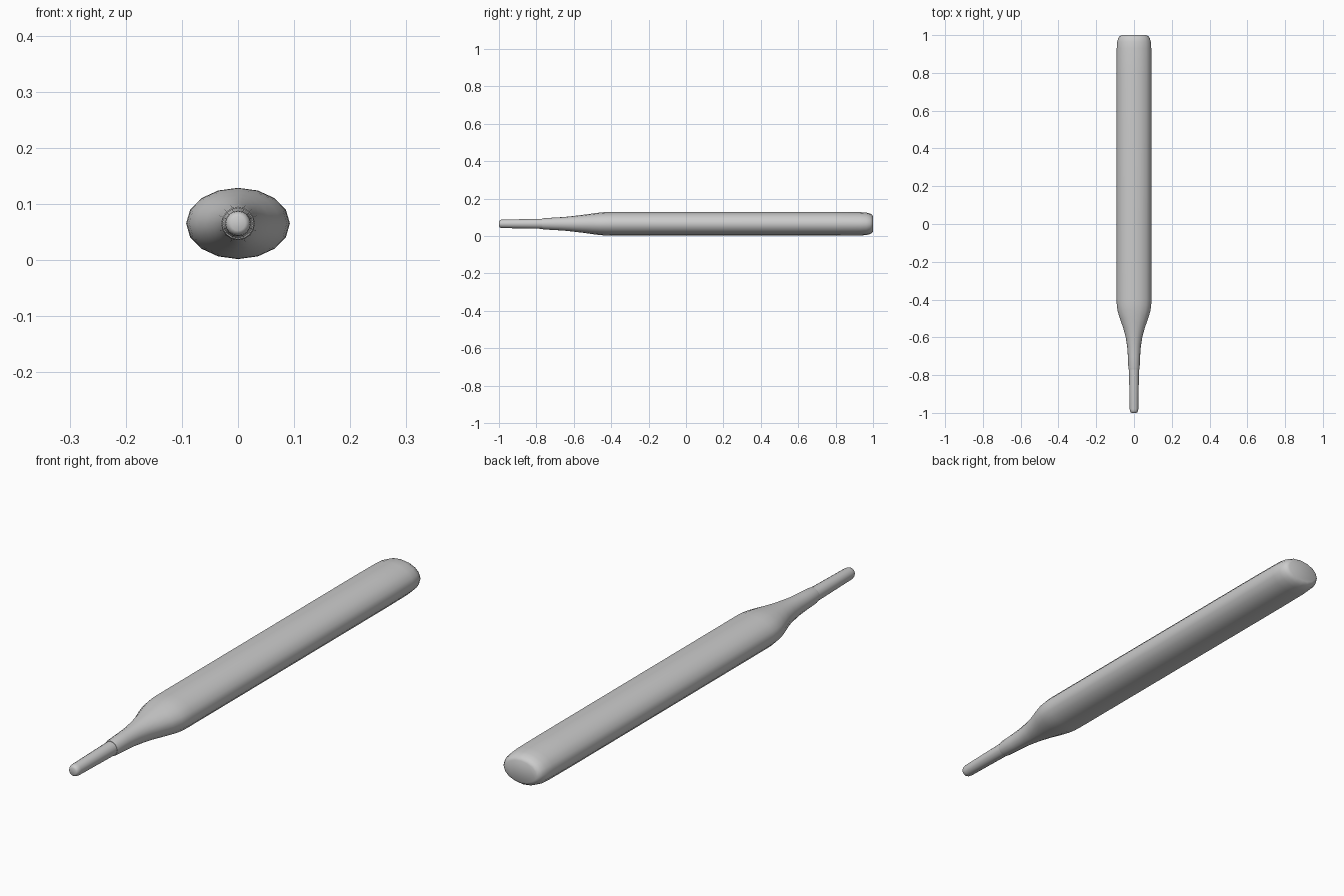
import bpy, bmesh
from math import sin, cos, pi

if "Cube" in bpy.data.objects:
    bpy.data.objects.remove(bpy.data.objects["Cube"])

SIDES = 16
CZ = 0.0655


def loft(name, sections, angle):
    """Elliptical rings (y, half width, half height) along y, capped at both ends."""
    bm = bmesh.new()
    rings = []
    for y, rx, rz in sections:
        rings.append([bm.verts.new((rx * cos(2 * pi * i / SIDES), y,
                                    CZ + rz * sin(2 * pi * i / SIDES)))
                      for i in range(SIDES)])
    for a, b in zip(rings, rings[1:]):
        for i in range(SIDES):
            j = (i + 1) % SIDES
            bm.faces.new((a[i], a[j], b[j], b[i]))
    bm.faces.new(rings[0])
    bm.faces.new(rings[-1])
    bmesh.ops.recalc_face_normals(bm, faces=bm.faces)
    mesh = bpy.data.meshes.new(name)
    bm.to_mesh(mesh)
    bm.free()
    obj = bpy.data.objects.new(name, mesh)
    bpy.context.collection.objects.link(obj)
    bpy.ops.object.select_all(action='DESELECT')
    obj.select_set(True)
    bpy.context.view_layer.objects.active = obj
    bpy.ops.object.shade_smooth_by_angle(angle=angle)
    return obj


# Flared oval handle with a rounded butt end
loft("handle", [
    (-0.77, 0.028, 0.028), (-0.76, 0.0300, 0.0300), (-0.70, 0.0325, 0.0335),
    (-0.65, 0.036, 0.0365), (-0.60, 0.044, 0.042), (-0.55, 0.057, 0.048),
    (-0.50, 0.075, 0.055), (-0.46, 0.087, 0.060), (-0.43, 0.091, 0.0628),
    (-0.40, 0.0925, 0.0635), (0.80, 0.0925, 0.0635), (0.93, 0.0915, 0.0625),
    (0.965, 0.089, 0.060), (0.985, 0.083, 0.055), (0.995, 0.076, 0.048),
    (1.0, 0.066, 0.040)], 0.9)

# Slim round tip seated in the handle
loft("tip", [
    (-1.0, 0.013, 0.013), (-0.997, 0.018, 0.018), (-0.990, 0.0215, 0.0215),
    (-0.980, 0.0228, 0.0228), (-0.74, 0.0272, 0.0272)], 0.9)
